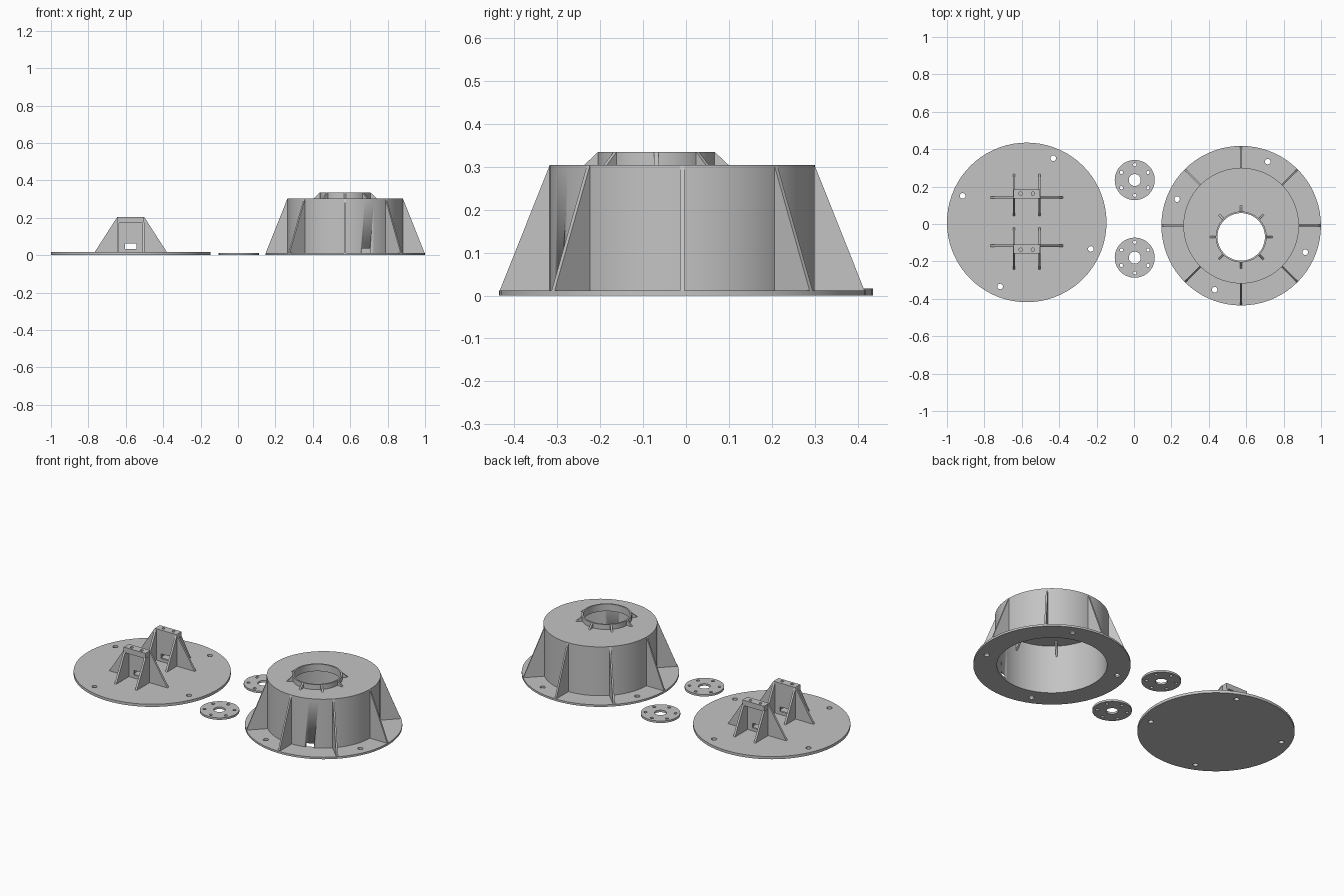
import bpy, bmesh
from math import sin, cos, tau, pi, radians
from mathutils import Matrix

if "Cube" in bpy.data.objects:
    bpy.data.objects.remove(bpy.data.objects["Cube"], do_unlink=True)

steel = bpy.data.materials.new("grey_steel")
COLOUR = (0.55, 0.55, 0.55, 1)
steel.use_nodes = True
steel.diffuse_color = COLOUR
steel.node_tree.nodes["Principled BSDF"].inputs["Base Color"].default_value = COLOUR


def circle(r, x=0, y=0, n=72):
    return [(x + r * cos(tau * i / n), y + r * sin(tau * i / n)) for i in range(n)]


def bolt_holes(r, ring, count, start, n=16):
    angles = [radians(start) + tau * i / count for i in range(count)]
    return [circle(r, ring * cos(a), ring * sin(a), n) for a in angles]


def rect(x0, x1, y0, y1):
    return [(x0, y0), (x1, y0), (x1, y1), (x0, y1)]


def extrude(name, loops, depth, matrix):
    """Fill the outline (later loops are holes), thickened evenly about its plane."""
    curve = bpy.data.curves.new(name, 'CURVE')
    curve.dimensions = '2D'
    curve.fill_mode = 'BOTH'
    curve.extrude = depth / 2
    for loop in loops:
        spline = curve.splines.new('POLY')
        spline.points.add(len(loop) - 1)
        for point, (x, y) in zip(spline.points, loop):
            point.co = (x, y, 0, 1)
        spline.use_cyclic_u = True
    temp = bpy.data.objects.new(name + "_outline", curve)
    bpy.context.collection.objects.link(temp)
    graph = bpy.context.evaluated_depsgraph_get()
    mesh = bpy.data.meshes.new_from_object(temp.evaluated_get(graph))
    bpy.data.objects.remove(temp, do_unlink=True)
    bpy.data.curves.remove(curve)
    bm = bmesh.new()
    bm.from_mesh(mesh)
    bmesh.ops.remove_doubles(bm, verts=bm.verts, dist=1e-5)
    bmesh.ops.recalc_face_normals(bm, faces=bm.faces)
    bm.to_mesh(mesh)
    bm.free()
    mesh.name = name
    mesh.materials.clear()
    mesh.materials.append(steel)
    obj = bpy.data.objects.new(name, mesh)
    bpy.context.collection.objects.link(obj)
    obj.matrix_world = matrix
    bpy.ops.object.select_all(action='DESELECT')
    obj.select_set(True)
    bpy.context.view_layer.objects.active = obj
    bpy.ops.object.shade_smooth_by_angle(angle=radians(30))
    return obj


def slab(name, loops, z0, z1, x, y):
    return extrude(name, loops, z1 - z0, Matrix.Translation((x, y, (z0 + z1) / 2)))


def upright(name, loops, depth, x, y, angle):
    """Stand a profile up: its x runs outward at the angle, its y runs up."""
    return extrude(name, loops, depth, Matrix.Translation((x, y, 0))
                   @ Matrix.Rotation(angle, 4, 'Z') @ Matrix.Rotation(pi / 2, 4, 'X'))


R = 0.4265          # outer plate radius
T = 0.012           # sheet thickness

# Housing: flange, drum wall, roof and offset collar
HX, HY, HUB_Y = 0.573, -0.009, -0.069
DRUM, INNER, TOP = 0.309, 0.299, 0.304
COLLAR, BORE, RIM = 0.136, 0.127, 0.334
slab("housing_flange", [circle(R), circle(INNER)] + bolt_holes(0.015, 0.371, 4, 67.5),
     0, T, HX, HY)
wall = slab("housing_wall", [circle(DRUM), circle(INNER)], T, TOP - T, HX, HY)
slab("housing_roof", [circle(DRUM), circle(BORE, 0, HUB_Y - HY)], TOP - T, TOP, HX, HY)
slab("collar", [circle(COLLAR), circle(BORE)], TOP - T, RIM, HX, HUB_Y)

# Drain slot through the drum wall
cutter = slab("slot_cutter", [rect(-0.023, 0.023, -0.1, 0.1)], T - 0.005, 0.036, 0.683, -0.29)
cutter.hide_render = True
cut = wall.modifiers.new("slot", 'BOOLEAN')
cut.operation = 'DIFFERENCE'
cut.object = cutter
bpy.context.view_layer.objects.active = wall
bpy.ops.object.modifier_apply(modifier=cut.name)
bpy.data.objects.remove(cutter, do_unlink=True)

# Eight radial ribs outside, inside and around the collar
outer_rib = [(DRUM - 0.004, T), (R - 0.002, T), (DRUM, TOP - 0.002), (DRUM - 0.004, TOP - 0.002)]
inner_rib = [(INNER + 0.004, TOP - T), (INNER - 0.06, TOP - T), (INNER, 0.225), (INNER + 0.004, 0.225)]
collar_rib = [(COLLAR - 0.004, TOP), (0.168, TOP), (COLLAR, RIM), (COLLAR - 0.004, RIM)]
for i in range(8):
    a = tau * i / 8
    upright("housing_rib", [outer_rib], 0.01, HX, HY, a)
    upright("inner_rib", [inner_rib], 0.01, HX, HY, a)
    upright("collar_rib", [collar_rib], 0.01, HX, HUB_Y, a)

# Two bolt rings between the large parts
for y in (0.235, -0.18):
    slab("bolt_ring", [circle(0.107), circle(0.032, n=48)] + bolt_holes(0.009, 0.082, 6, 90),
         0, T, 0.004, y)

# Base plate
BX, BY, FLOOR, CAP = -0.5735, 0.0085, 0.016, 0.204
slab("base_plate", [circle(R)] + bolt_holes(0.015, 0.371, 4, 67.5), 0, FLOOR, BX, BY)

# Two mirrored bearing supports, each facing outward
web = [(-0.193, FLOOR), (0.193, FLOOR), (0.072, CAP), (-0.072, CAP)]
window = rect(-0.03, 0.03, 0.034, 0.062)
side_rib = [(-0.098, FLOOR), (0.126, FLOOR), (0.042, CAP - 0.03), (0.006, CAP - 0.03),
            (0, CAP - 0.008), (-0.006, CAP - 0.008)]
for side in (1, -1):
    y = BY + 0.004 + side * 0.129
    upright("support_web", [web, window], T, BX, y, 0)
    slab("support_cap", [rect(-0.072, 0.072, -0.021, 0.021)]
         + [circle(0.009, x, 0, 16) for x in (-0.033, 0.033)],
         CAP - 0.032, CAP, BX, y + side * 0.021)
    for x in (-0.068, 0.068):
        upright("support_rib", [side_rib], T, BX + x, y, side * pi / 2)
